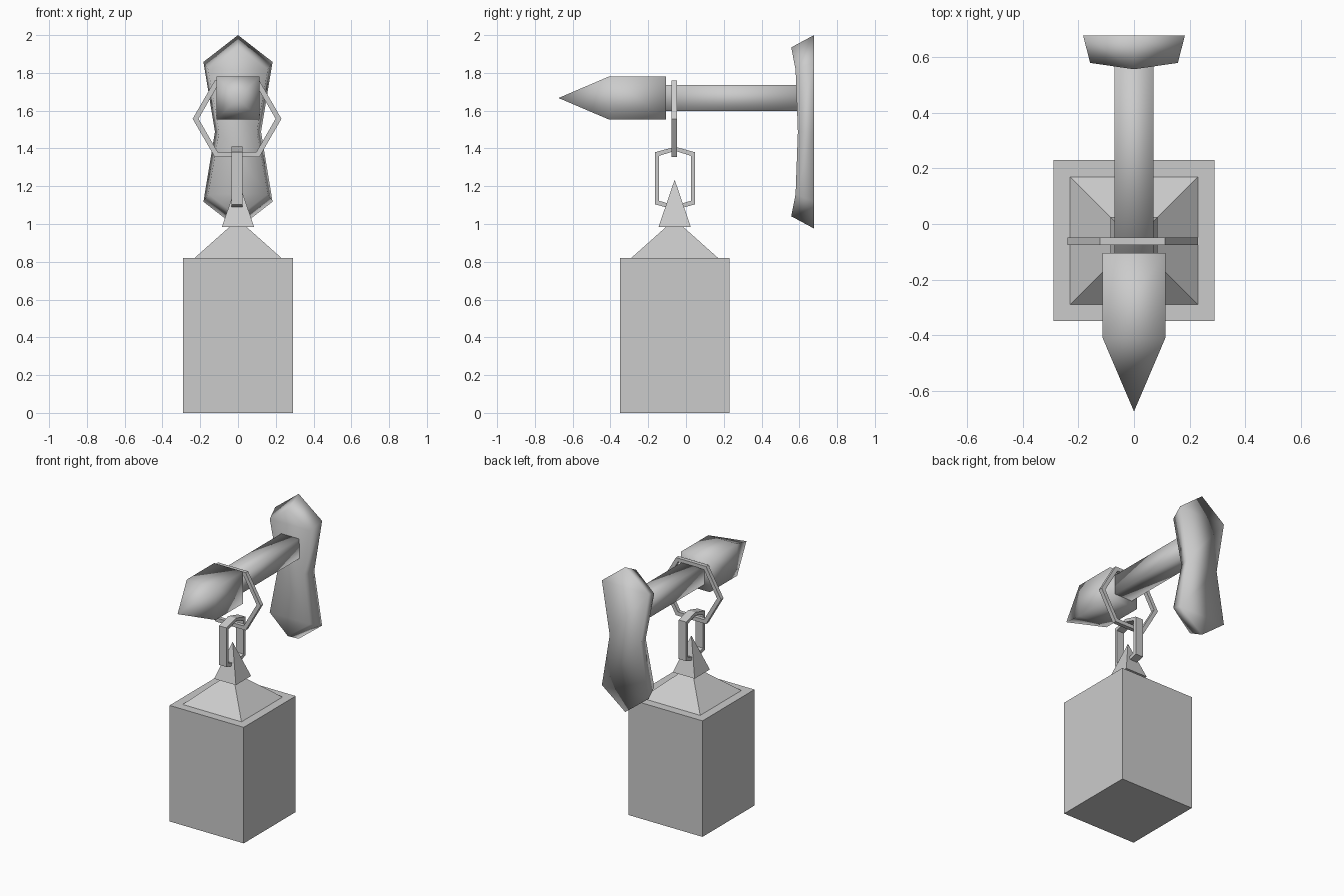
import bpy
import math

cube = bpy.data.objects.get("Cube")
if cube:
    bpy.data.objects.remove(cube, do_unlink=True)

grey = bpy.data.materials.new("plain grey")
grey.use_nodes = True
color = (0.6, 0.6, 0.6, 1)
grey.diffuse_color = color
grey.node_tree.nodes["Principled BSDF"].inputs["Base Color"].default_value = color

CY = -0.06    # depth of the hanging weight and chain
HZ = 1.667    # height of the hammer axis


def make(name, verts, faces, smooth=False):
    mesh = bpy.data.meshes.new(name)
    mesh.from_pydata(verts, [], faces)
    mesh.materials.append(grey)
    for p in mesh.polygons:
        p.use_smooth = smooth
    obj = bpy.data.objects.new(name, mesh)
    bpy.context.collection.objects.link(obj)
    # consistent outward normals
    import bmesh
    bm = bmesh.new()
    bm.from_mesh(mesh)
    bmesh.ops.remove_doubles(bm, verts=bm.verts, dist=1e-5)
    bmesh.ops.recalc_face_normals(bm, faces=bm.faces)
    bm.to_mesh(mesh)
    bm.free()
    return obj


def square_loft(name, sections, place, smooth=False):
    """Stack of square sections (half width, position); a zero half width is a tip."""
    corners = [(-1, -1), (1, -1), (1, 1), (-1, 1)]
    verts, rings = [], []
    for half, pos in sections:
        pts = corners if half else [(0, 0)]
        rings.append([len(verts) + i for i in range(len(pts))])
        verts += [place(a * half, b * half, pos) for a, b in pts]
    faces = [r for r in (rings[0], rings[-1]) if len(r) == 4]
    for r, s in zip(rings, rings[1:]):
        for i in range(4):
            j = (i + 1) % 4
            faces.append([r[i], r[j], s[0]] if len(s) == 1 else [r[i], r[j], s[j], s[i]])
    return make(name, verts, faces, smooth)


def link(name, outer, inner, half, place):
    """Flat ring between two outlines, with a thickness."""
    n = len(outer)
    loops = [(outer, -half), (outer, half), (inner, half), (inner, -half)]
    verts = [place(u, v, d) for loop, d in loops for u, v in loop]
    faces = []
    for k in range(4):
        m = (k + 1) % 4
        for i in range(n):
            j = (i + 1) % n
            faces.append([k * n + i, k * n + j, m * n + j, m * n + i])
    return make(name, verts, faces)


# Hanging weight with its pointed cap and eye
def upright(a, b, z):
    return (a, CY + b, z)


square_loft("weight_block", [(0.29, 0), (0.29, 0.82)], upright)
square_loft("weight_cap", [(0.23, 0.82), (0, 1.025)], upright)
square_loft("weight_spike", [(0.085, 0.985), (0, 1.235)], upright)


# Chain links
def small_hex(w, shoulder, tip):
    return [(w, -shoulder), (w, shoulder), (0, tip), (-w, shoulder), (-w, -shoulder), (0, -tip)]


link("lower_link", small_hex(0.105, 0.138, 0.167), small_hex(0.084, 0.119, 0.145), 0.029,
     lambda u, v, d: (d - 0.005, CY + 0.002 + u, 1.242 + v))


def big_hex(r):
    return [(r * math.cos(math.radians(a)), r * math.sin(math.radians(a)))
            for a in range(0, 360, 60)]


link("upper_link", big_hex(0.235), big_hex(0.204), 0.014,
     lambda u, v, d: (u - 0.005, CY - 0.002 + d, 1.557 + v))


# Pointed head and handle
def lengthwise(a, b, y):
    return (a, y, HZ + b)


square_loft("pointed_head", [(0.113, -0.105), (0.113, -0.41), (0, -0.675)], lengthwise, True)
square_loft("handle", [(0.07, -0.12), (0.07, 0.674)], lengthwise, True)

# End plate: pinched at the middle, smaller towards the front
back = [(0, 0.512, 0.678), (0.183, 0.37, 0.678), (0.122, 0, 0.678)]
front = [(0, 0.447, 0.557), (0.158, 0.33, 0.58), (0.1, 0, 0.592)]


def plate_loop(points):
    tip, shoulder, waist = points
    right = [tip, shoulder, waist, (shoulder[0], -shoulder[1], shoulder[2])]
    left = [(-x, -z, y) for x, z, y in right]
    return [(x, y, 1.488 + z) for x, z, y in right + left]


faces = []
for base in (0, 8):
    for f in ([7, 0, 1], [7, 1, 2, 6], [6, 2, 3, 5], [5, 3, 4]):
        faces.append([base + i for i in f])
for i in range(8):
    j = (i + 1) % 8
    faces.append([i, j, 8 + j, 8 + i])
make("end_plate", plate_loop(back) + plate_loop(front), faces, True)
